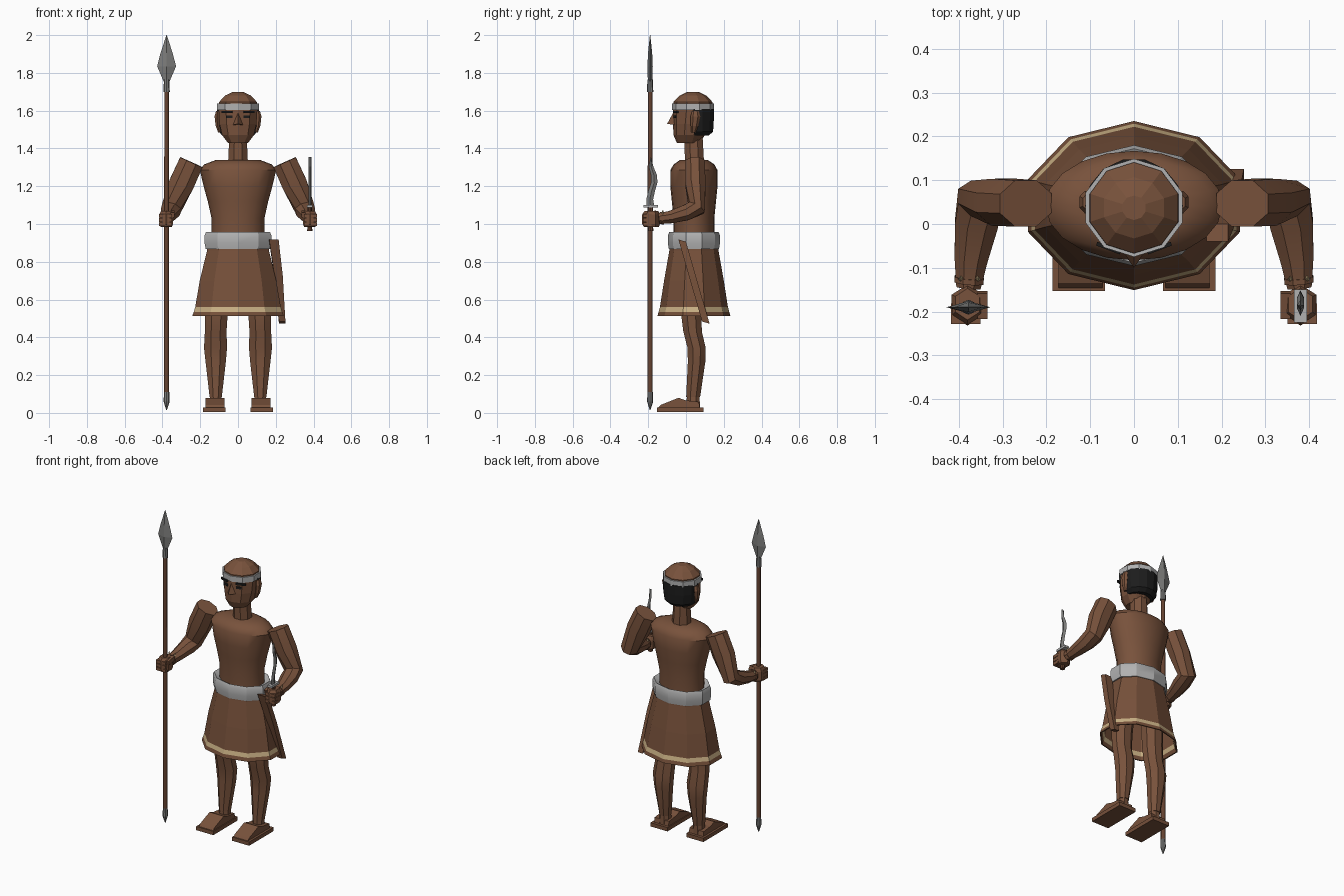
import bpy, bmesh, math
from mathutils import Vector, Matrix

if "Cube" in bpy.data.objects:
    bpy.data.objects.remove(bpy.data.objects["Cube"])


def material(name, col):
    m = bpy.data.materials.new(name)
    m.diffuse_color = (*col, 1)
    m.use_nodes = True
    m.node_tree.nodes["Principled BSDF"].inputs["Base Color"].default_value = m.diffuse_color
    return m


SKIN = material("brown skin", (0.19, 0.085, 0.045))
CLOTH = material("brown cloth", (0.18, 0.08, 0.042))
WOOD = material("dark wood", (0.13, 0.055, 0.03))
SILVER = material("pale silver", (0.44, 0.44, 0.44))
STEEL = material("grey steel", (0.2, 0.2, 0.195))
CREAM = material("cream", (0.58, 0.43, 0.23))
BLACK = material("black hair", (0.012, 0.012, 0.012))


def finish(name, bm, mat, smooth=0):
    bmesh.ops.recalc_face_normals(bm, faces=bm.faces)
    me = bpy.data.meshes.new(name)
    bm.to_mesh(me)
    bm.free()
    me.materials.append(mat)
    ob = bpy.data.objects.new(name, me)
    bpy.context.collection.objects.link(ob)
    if smooth:
        bpy.ops.object.select_all(action='DESELECT')
        ob.select_set(True)
        bpy.context.view_layer.objects.active = ob
        bpy.ops.object.shade_smooth_by_angle(angle=math.radians(smooth))
    return ob


def skin_rings(name, rings, mat, smooth=0, caps=True, loop=False):
    """Join equal rings of points into a surface."""
    bm = bmesh.new()
    vs = [[bm.verts.new(p) for p in r] for r in rings]
    n = len(vs[0])
    pairs = list(zip(vs, vs[1:])) + ([(vs[-1], vs[0])] if loop else [])
    for a, b in pairs:
        for i in range(n):
            j = (i + 1) % n
            bm.faces.new((a[i], a[j], b[j], b[i]))
    if caps and not loop:
        bm.faces.new(vs[0])
        bm.faces.new(vs[-1])
    return finish(name, bm, mat, smooth)


def loft(name, rows, mat, n=10, start=90, arc=360, **kw):
    """Stack horizontal ellipses given as (x, y, z, rx, ry)."""
    steps = n if arc == 360 else n - 1
    angs = [math.radians(start + arc * i / steps) for i in range(n)]
    return skin_rings(name, [[(x + rx * math.cos(a), y + ry * math.sin(a), z) for a in angs]
                             for x, y, z, rx, ry in rows], mat, **kw)


def tube(name, pts, mat, n=8, **kw):
    """Sweep ellipses along a path of (x, y, z, ru, rv)."""
    P = [Vector(p[:3]) for p in pts]
    rings = []
    for i, p in enumerate(pts):
        t = Vector()
        if i:
            t += (P[i] - P[i - 1]).normalized()
        if i < len(P) - 1:
            t += (P[i + 1] - P[i]).normalized()
        t.normalize()
        u = (Vector((1, 0, 0)) - t * t.x).normalized()
        v = t.cross(u)
        rings.append([P[i] + u * p[3] * math.cos(a) + v * p[4] * math.sin(a)
                      for a in (math.tau * (k + .5) / n for k in range(n))])
    return skin_rings(name, rings, mat, **kw)


def box(name, c, size, mat, rot=(0, 0, 0)):
    bm = bmesh.new()
    bmesh.ops.create_cube(bm, size=1)
    R = Matrix.Rotation(rot[2], 4, 'Z') @ Matrix.Rotation(rot[1], 4, 'Y') @ Matrix.Rotation(rot[0], 4, 'X')
    bm.transform(Matrix.Translation(c) @ R @ Matrix.Diagonal((*size, 1)))
    return finish(name, bm, mat)


def slab(name, x, half, profile, mat):
    """Extrude a (y, z) profile sideways."""
    return skin_rings(name, [[(x + s * half, y, z) for y, z in profile] for s in (-1, 1)], mat)


# torso and neck
CY = 0.042
loft("torso", [(0, CY, .92, .14, .108), (0, CY, 1.03, .14, .108), (0, CY, 1.12, .16, .117),
               (0, CY, 1.2, .182, .125), (0, CY, 1.285, .202, .125), (0, CY, 1.315, .18, .108),
               (0, CY, 1.338, .12, .075)], SKIN, n=20, smooth=35)
loft("neck", [(0, .045, 1.32, .057, .055), (0, .04, 1.46, .05, .052)], SKIN, n=8, start=22.5)

# skirt with a painted hem band
outer = [(.93, .165, .122), (.86, .172, .130), (.7, .213, .158), (.56, .238, .180),
         (.535, .246, .187), (.513, .255, .193)]
rows = [(0, CY, *r) for r in outer] + [(0, CY, z, a - .008, b - .008) for z, a, b in reversed(outer)]
skirt = loft("skirt", rows, CLOTH, loop=True)
skirt.data.materials.append(CREAM)
for p in skirt.data.polygons:
    if .535 < p.center.z < .56:
        p.material_index = 1

# waist sash
loft("belt", [(0, CY, .868, .18, .133), (0, CY, .9, .186, .138), (0, CY, .94, .186, .138),
              (0, CY, .958, .178, .13), (0, CY, .94, .14, .10)], SILVER, smooth=25)

# head
HY = .037
loft("head", [(0, .012, 1.428, .055, .06), (0, .017, 1.47, .088, .083), (0, .025, 1.53, .103, .094),
              (0, .035, 1.61, .108, .103), (0, HY, 1.645, .106, .104), (0, HY, 1.68, .072, .07),
              (0, HY, 1.7, .028, .028)], SKIN)
loft("head_band", [(0, HY, 1.603, .108, .103), (0, HY, 1.603, .116, .112),
                   (0, HY, 1.638, .116, .112), (0, HY, 1.638, .104, .1)], SILVER, loop=True)
loft("hair", [(0, .045, 1.468, .082, .078), (0, .042, 1.49, .103, .104),
              (0, .04, 1.55, .112, .11), (0, .04, 1.61, .112, .11)], BLACK, n=8, start=0, arc=180)
bm = bmesh.new()
a, b, c, d = [bm.verts.new(p) for p in
              [(0, -.062, 1.6), (-.026, -.062, 1.525), (.026, -.062, 1.525), (0, -.1, 1.53)]]
for f in ((a, b, d), (a, d, c), (b, c, d), (a, c, b)):
    bm.faces.new(f)
finish("nose", bm, SKIN)

for s, side in ((-1, "right"), (1, "left")):
    # facial details
    box(side + "_brow", (s * .058, -.055, 1.593), (.058, .009, .012), BLACK, (0, 0, s * .36))
    box(side + "_eye", (s * .045, -.056, 1.568), (.034, .009, .014), BLACK, (0, 0, s * .32))
    loft(side + "_ear", [(s * .098, .04, 1.485, .008, .012), (s * .108, .045, 1.52, .012, .02),
                         (s * .112, .05, 1.57, .014, .026), (s * .108, .05, 1.597, .01, .018)],
         SKIN, n=6)
    # bent arm with a loosely jointed shoulder
    tube(side + "_arm", [(s * .247, .047, 1.327, .07, .057), (s * .3, .05, 1.21, .072, .058),
                         (s * .352, .055, 1.085, .056, .052), (s * .36, .0, 1.06, .053, .045),
                         (s * .372, -.08, 1.037, .041, .036), (s * .378, -.145, 1.028, .03, .03)],
         SKIN, smooth=35)
    # wrist cord with pointed beads
    tube(side + "_wrist_cord", [(s * .376, -.122, 1.031, .036, .036),
                                (s * .377, -.134, 1.029, .036, .036)], SKIN)
    for k in (-1, 1):
        loft(side + "_bead", [(s * .376 + k * .018, -.126, 1.052, .008, .009),
                              (s * .376 + k * .022, -.122, 1.074, .001, .001)], CREAM, n=4)
    # closed hand and thumb
    loft(side + "_fist", [(s * .38, -.183, .985, .034, .04), (s * .38, -.185, 1.0, .042, .047),
                          (s * .38, -.185, 1.05, .042, .047), (s * .38, -.183, 1.07, .032, .036)],
         SKIN, n=6, start=90)
    box(side + "_thumb", (s * .346, -.185, 1.053), (.022, .06, .026), SKIN, (.2, 0, 0))
    for k in range(3):
        box(side + "_finger", (s * .384, -.205, .998 + k * .023), (.068, .046, .019), SKIN)
    # leg and sandalled foot
    loft(side + "_leg", [(s * .1, .04, .8, .068, .065), (s * .115, .028, .52, .065, .058),
                         (s * .118, .035, .43, .062, .053), (s * .119, .056, .345, .066, .052),
                         (s * .118, .056, .27, .058, .05), (s * .118, .038, .085, .035, .04)],
         SKIN, n=8, start=22.5, smooth=35)
    loft(side + "_ankle", [(s * .118, .038, .02, .038, .04), (s * .118, .038, .09, .033, .036)],
         SKIN, n=8, start=22.5)
    slab(side + "_foot", s * .122, .05, [(-.148, .026), (-.135, .042), (-.04, .08), (0, .066),
                                         (.068, .058), (.074, .026)], SKIN)
    box(side + "_sole", (s * .126, -.031, .017), (.12, .245, .024), CLOTH)

# spear
SX, SY = -.378, -.19
loft("spear_shaft", [(SX, SY, .08, .014, .014), (SX, SY, 1.72, .012, .012)], WOOD, n=8, smooth=50)
loft("spear_foot", [(SX, SY, .015, .002, .002), (SX, SY, .06, .016, .016),
                    (SX, SY, .11, .014, .014)], STEEL, n=8)
loft("spear_socket", [(SX, SY, 1.7, .017, .017), (SX, SY, 1.765, .014, .014)], STEEL, n=8)
loft("spear_blade", [(SX, SY, 1.755, .016, .012), (SX, SY, 1.835, .05, .014),
                     (SX, SY, 1.905, .032, .011), (SX, SY, 2.0, .001, .001)], STEEL, n=4)

# wavy dagger
DX = .38
loft("dagger_blade", [(DX, y, z, .008, w) for y, z, w in
                      ((-.188, 1.09, .021), (-.192, 1.13, .018), (-.182, 1.175, .018),
                       (-.168, 1.22, .017), (-.17, 1.26, .016), (-.185, 1.305, .012),
                       (-.186, 1.355, .001))], STEEL, n=4)
box("dagger_guard", (DX, -.187, 1.094), (.03, .076, .014), SILVER)
loft("dagger_grip", [(DX, -.187, .962, .015, .016), (DX, -.187, .985, .011, .012),
                     (DX, -.187, 1.09, .011, .012)], WOOD, n=8)

# scabbard hanging from the belt
skin_rings("scabbard", [[(x + sx * hx, y + sy * .02, z - sy * .006) for sx, sy in
                         ((-1, -1), (1, -1), (1, 1), (-1, 1))]
                        for x, y, z, hx in ((.19, -.02, .912, .025), (.215, .035, .72, .022),
                                            (.234, .105, .478, .017))], CLOTH)
